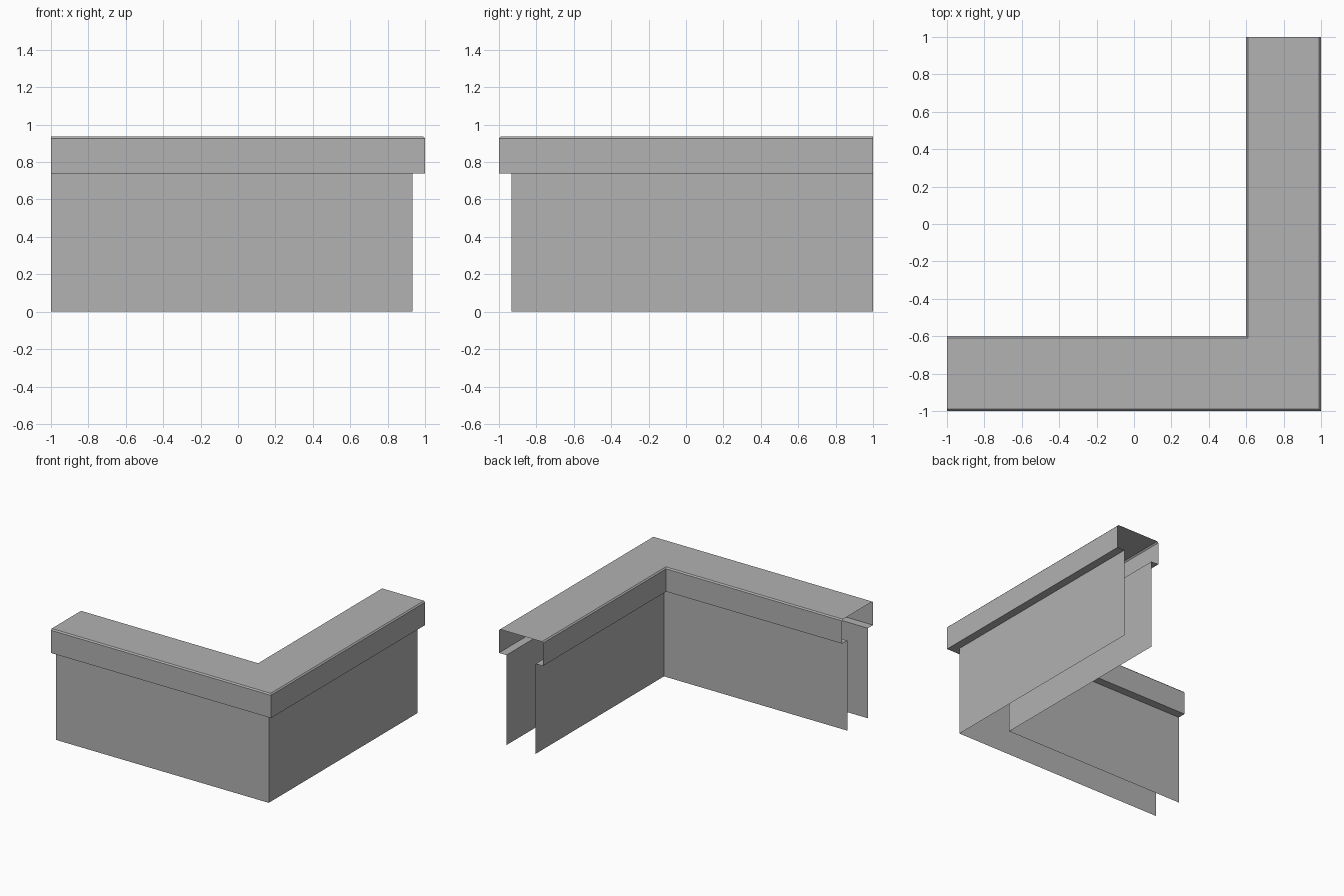
import bpy
import bmesh

if "Cube" in bpy.data.objects:
    bpy.data.objects.remove(bpy.data.objects["Cube"])

# Main dimensions
WIDTH = 0.40      # coping width
LIP = 0.067       # overhang of the coping past the walls
LIP_Z = 0.74
TOP_Z = 0.937
BEVEL = 0.01

grey = bpy.data.materials.new("plain grey")
grey.use_nodes = True
colour = (0.445, 0.445, 0.445, 1)
grey.diffuse_color = colour
grey.node_tree.nodes["Principled BSDF"].inputs["Base Color"].default_value = colour


def sweep_corner(name, profile):
    """Sweep an open (inset, height) profile round the mitred corner."""
    bm = bmesh.new()
    rows = []
    for d, z in profile:
        path = [(-1, -1 + d, z), (1 - d, -1 + d, z), (1 - d, 1, z)]
        rows.append([bm.verts.new(p) for p in path])
    for low, high in zip(rows, rows[1:]):
        for i in range(2):
            bm.faces.new((low[i], low[i + 1], high[i + 1], high[i]))
    mesh = bpy.data.meshes.new(name)
    bm.to_mesh(mesh)
    bm.free()
    mesh.materials.append(grey)
    obj = bpy.data.objects.new(name, mesh)
    bpy.context.collection.objects.link(obj)
    return obj


# Thin outer and inner walls, open at the bottom and ends
sweep_corner("outer_wall", [(LIP, 0), (LIP, LIP_Z)])
sweep_corner("inner_wall", [(WIDTH - LIP, LIP_Z), (WIDTH - LIP, 0)])

# Overhanging coping with chamfered top edges and underside lips
half = [(LIP, LIP_Z), (0, LIP_Z), (0, TOP_Z - BEVEL), (BEVEL, TOP_Z)]
other_half = [(WIDTH - d, z) for d, z in reversed(half)]
sweep_corner("coping", half + other_half)
